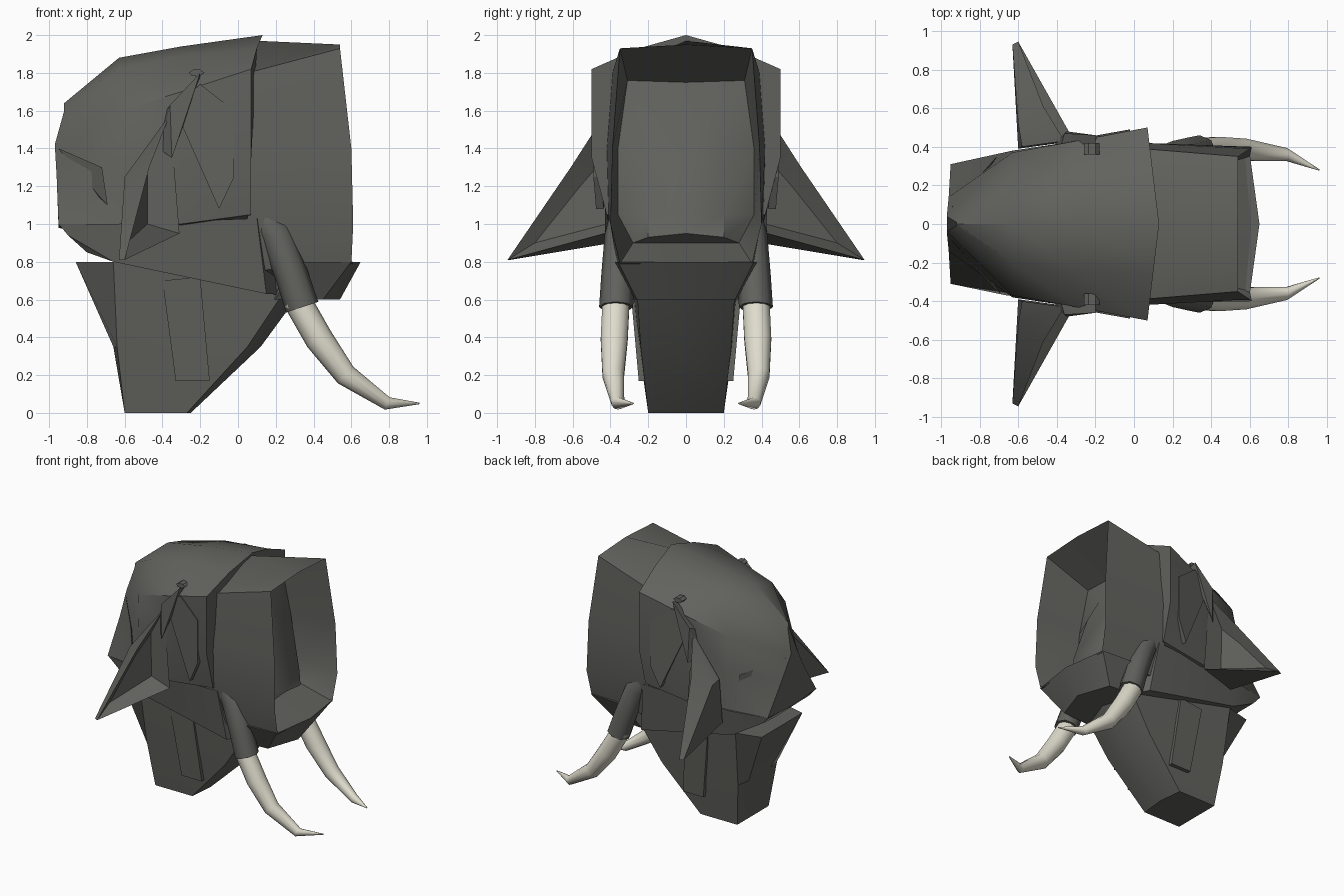
import bpy, bmesh, math
from mathutils import Vector

cube = bpy.data.objects.get("Cube")
if cube:
    bpy.data.objects.remove(cube, do_unlink=True)


def material(name, rgb):
    mat = bpy.data.materials.new(name)
    mat.use_nodes = True
    mat.diffuse_color = (*rgb, 1)
    mat.node_tree.nodes["Principled BSDF"].inputs["Base Color"].default_value = (*rgb, 1)
    return mat


HIDE = material("dark_grey_hide", (.12, .12, .11))
IVORY = material("ivory", (.74, .72, .61))


def finish(name, bm, mat, angle=35):
    bmesh.ops.recalc_face_normals(bm, faces=bm.faces)
    mesh = bpy.data.meshes.new(name)
    bm.to_mesh(mesh)
    bm.free()
    mesh.materials.append(mat)
    obj = bpy.data.objects.new(name, mesh)
    bpy.context.collection.objects.link(obj)
    bpy.ops.object.select_all(action='DESELECT')
    obj.select_set(True)
    bpy.context.view_layer.objects.active = obj
    bpy.ops.object.shade_smooth_by_angle(angle=math.radians(angle))
    return obj


def loft(name, rings, side=1, mat=HIDE, angle=35):
    """Skin closed rings of equal length and cap both ends."""
    bm = bmesh.new()
    loops = [[bm.verts.new((x, y * side, z)) for x, y, z in ring] for ring in rings]
    for a, b in zip(loops, loops[1:]):
        for i in range(len(a)):
            j = (i + 1) % len(a)
            bm.faces.new((a[i], a[j], b[j], b[i]))
    bm.faces.new(loops[0])
    bm.faces.new(loops[-1])
    return finish(name, bm, mat, angle)


def whole(half):
    """Complete a half ring whose first and last points lie on y = 0."""
    return half + [(x, -y, z) for x, y, z in reversed(half[1:-1])]


def hull(name, points, side):
    bm = bmesh.new()
    for x, y, z in points:
        bm.verts.new((x, y * side, z))
    bmesh.ops.convex_hull(bm, input=bm.verts)
    return finish(name, bm, HIDE, 25)


def tube(name, path, side, mat, sides=10):
    """Tapered tube; each path point is x, y, z, radius."""
    rings = []
    for i, (x, y, z, r) in enumerate(path):
        a, b = path[max(i - 1, 0)], path[min(i + 1, len(path) - 1)]
        across = Vector((a[2] - b[2], 0, b[0] - a[0])).normalized()
        ring = []
        for k in range(sides):
            t = math.tau * k / sides
            ring.append(Vector((x, y, z)) + across * r * math.cos(t)
                        + Vector((0, r * math.sin(t), 0)))
        rings.append(ring)
    return loft(name, rings, side, mat, 50)


# Skull shell, wide at its rim and pinched to a ridge behind
skull_rim = [(.13, 0, 2), (.1, .25, 1.93), (.07, .5, 1.82),
             (.07, .5, 1.35), (.07, .42, 1.05), (.07, 0, .95)]
skull = {
    -.3: [(0, 1.94), (.25, 1.89), (.43, 1.7), (.43, 1.35), (.41, 1), (0, .9)],
    -.63: [(0, 1.88), (.2, 1.82), (.37, 1.6), (.38, 1.3), (.36, 1), (0, .9)],
}
skull_back = [(-.92, 0, 1.64), (-.92, .01, 1.6), (-.97, .04, 1.42),
              (-.96, .14, 1.25), (-.95, .31, 1), (-.95, 0, .98)]
loft("skull", [whole(skull_rim)]
     + [whole([(x, y, z) for y, z in half]) for x, half in skull.items()]
     + [whole(skull_back)])

# Front block: a thin-walled hollow with a raised core inside
block_back = [(.1, 0, 1.97), (.05, .39, 1.8), (.05, .42, 1.4),
              (.05, .41, 1.05), (.05, .36, .75), (.05, 0, .6)]
block_rim = [(.54, 0, 1.95), (.54, .35, 1.93), (.6, .39, 1.4),
             (.61, .4, 1), (.6, .35, .79), (.63, 0, .79)]
block_deep = [(.18, 0, 1.75), (.18, .31, 1.76), (.22, .36, 1.4),
              (.25, .36, 1.05), (.36, .28, .9), (.36, 0, .9)]
block_core = [(.22, 0, 1.6), (.22, .13, 1.58), (.3, .18, 1.4),
              (.41, .2, 1.05), (.42, .2, .93), (.42, 0, .95)]
loft("front_block", [whole(r) for r in (block_back, block_rim, block_deep, block_core)])

# Lower lip shelf
lip_top = [(.1, 0), (.3, .38), (.6, .36), (.65, 0)]
lip_base = [(.1, 0), (.2, .28), (.45, .26), (.54, 0)]
loft("lower_lip", [whole([(x, y, z) for x, y in half])
                   for z, half in ((.8, lip_top), (.6, lip_base))])

# Tapering lower jaw
jaw = {
    0: [(-.6, 0), (-.6, .12), (-.6, .2), (-.27, .2), (-.25, 0)],
    .35: [(-.66, 0), (-.66, .14), (-.64, .25), (.05, .24), (.12, 0)],
    .8: [(-.86, 0), (-.86, .26), (-.66, .31), (.35, .27), (.45, 0)],
}
loft("lower_jaw", [whole([(x, y, z) for x, y in half]) for z, half in jaw.items()])

# Cheeks overhanging the jaw
cheek_base = [(-.8, 0, .85), (-.9, .29, .94), (-.66, .35, .8), (.15, .36, .63), (.35, 0, .62)]
cheek_top = [(-.95, 0, 1), (-.95, .31, 1), (-.66, .37, 1), (.1, .41, 1.03), (.35, 0, 1)]
loft("cheeks", [whole(cheek_base), whole(cheek_top)])

# Cupped ear: back, front rim and hollow
ear = [
    [(-.63, .93, .81), (-.6, .52, 1.25), (-.58, .4, 1.25), (-.6, .39, .9)],
    [(-.6, .945, .81), (-.47, .61, 1.3), (-.36, .43, 1.58), (-.31, .43, .95)],
    [(-.59, .8, .9), (-.53, .56, 1.2), (-.48, .43, 1.35), (-.48, .42, 1)],
]
# Outlines of the flat side pieces, as x and z
flap = [(-.34, 1.62), (-.2, 1.74), (-.02, 1.6), (-.02, 1.25), (-.1, 1.08), (-.12, 1.25)]
jowl = [(-.4, .7), (-.2, .72), (-.15, .17), (-.33, .17)]

for side, label in ((1, "left"), (-1, "right")):
    # Ear and the thin ridge rising from it
    loft(label + "_ear", ear, side)
    hull(label + "_ear_ridge", [(-.36, .47, 1.63), (-.2, .46, 1.8), (-.2, .4, 1.78),
                                (-.38, .4, 1.6), (-.35, .48, 1.35), (-.42, .4, 1.4)], side)
    # Temple flap following the flare of the skull
    hull(label + "_temple_flap", [(x, .44 + .18 * (x + .3) - d, z)
                                  for x, z in flap for d in (0, .04)], side)
    # Brow knob
    hull(label + "_brow_knob", [(-.22 + .04 * math.cos(k), y, 1.8 + .02 * math.sin(k))
                                for k in range(6) for y in (.36, .42)], side)
    # Fold at the back of the cheek
    hull(label + "_cheek_fold", [(-.95, .08, 1.4), (-.72, .34, 1.3),
                                 (-.69, .36, 1.1), (-.8, .2, 1.2)], side)
    # Raised jowl
    hull(label + "_jowl", [(x, y, z) for x, z in jowl for y in (.18, .235 + z * .09)], side)
    # Tusk socket and tusk
    tube(label + "_tusk_socket", [(.1, .32, 1.1, .07), (.2, .34, .95, .09),
                                  (.28, .36, .74, .088), (.34, .37, .56, .09)], side, HIDE, 8)
    tube(label + "_tusk", [(.31, .37, .6, .075), (.43, .38, .39, .075),
                           (.57, .385, .2, .06), (.79, .36, .05, .035),
                           (.96, .28, .05, .004)], side, IVORY)
